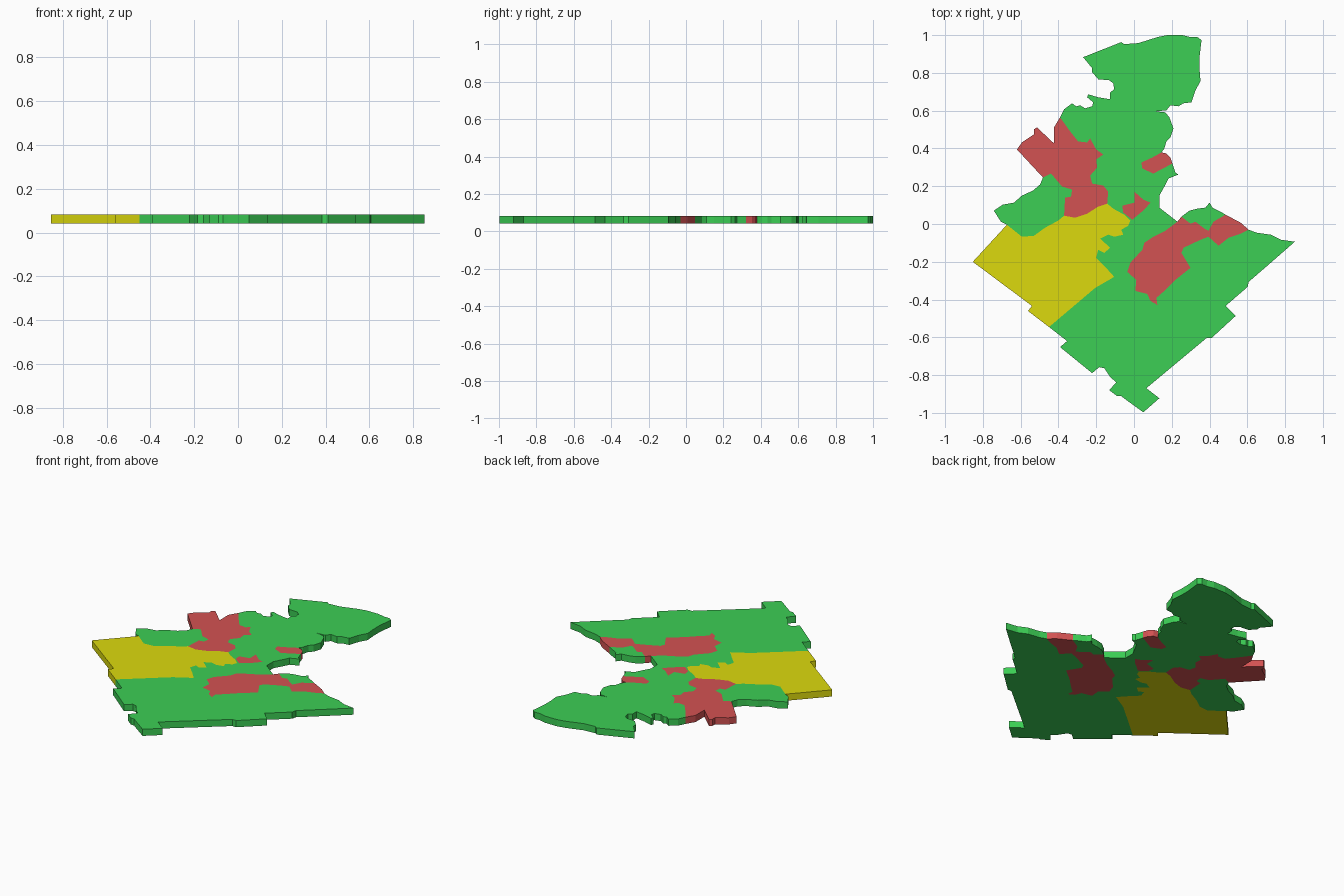
import bpy, bmesh

# Flat district map: neighbouring slabs share the same border lines.
OX, OY, UNIT = 1133.7, 224.3, 188.3      # map grid origin and scale
Z0, Z1 = 0.041, 0.082                    # underside and top of the slabs


def material(name, color):
    m = bpy.data.materials.new(name)
    m.diffuse_color = color
    return m


GREEN = material("green", (0.045, 0.62, 0.09, 1))
RED = material("red", (0.65, 0.085, 0.085, 1))
YELLOW = material("yellow", (0.72, 0.70, 0.004, 1))


def loop(*lines):
    """Chain border lines into one closed ring without repeated points."""
    ring = []
    for line in lines:
        for p in line:
            if not ring or ring[-1] != p:
                ring.append(p)
    if ring[0] == ring[-1]:
        ring.pop()
    return ring


def slab(name, mat, *rings):
    """Extruded region; the second and later rings are holes."""
    cu = bpy.data.curves.new(name, 'CURVE')
    cu.dimensions = '2D'
    cu.fill_mode = 'BOTH'
    cu.extrude = (Z1 - Z0) / 2
    for ring in rings:
        sp = cu.splines.new('POLY')
        sp.points.add(len(ring) - 1)
        for pt, (x, y) in zip(sp.points, ring):
            pt.co = ((x - OX) / UNIT, (OY - y) / UNIT, 0, 1)
        sp.use_cyclic_u = True
    tmp = bpy.data.objects.new(name, cu)
    bpy.context.collection.objects.link(tmp)
    bpy.context.view_layer.update()
    deps = bpy.context.evaluated_depsgraph_get()
    me = bpy.data.meshes.new_from_object(tmp.evaluated_get(deps))
    bpy.data.objects.remove(tmp)
    bm = bmesh.new()
    bm.from_mesh(me)
    bmesh.ops.translate(bm, verts=bm.verts, vec=(0, 0, (Z0 + Z1) / 2))
    bmesh.ops.remove_doubles(bm, verts=bm.verts, dist=1e-5)
    bmesh.ops.recalc_face_normals(bm, faces=bm.faces)
    for f in bm.faces:
        f.smooth = False
    bm.to_mesh(me)
    bm.free()
    me.materials.clear()
    me.materials.append(mat)
    ob = bpy.data.objects.new(name, me)
    bpy.context.collection.objects.link(ob)


# Outer edge, clockwise from the northwest
north_edge = [(1060, 118), (1064, 110), (1072, 104), (1076, 107), (1080, 106), (1085, 109),
              (1092, 107), (1093, 103), (1087, 98), (1088, 95), (1098, 98), (1110, 100),
              (1110, 93), (1114, 90), (1113, 84), (1109, 81), (1098, 80), (1092, 73),
              (1092, 69), (1083, 58), (1121, 43), (1124, 45), (1138, 44), (1157, 38),
              (1167, 36), (1182, 36), (1190, 38), (1197, 38), (1201, 41), (1199, 58),
              (1199, 70), (1200, 82), (1195, 91), (1191, 103), (1183, 104), (1178, 107),
              (1170, 106), (1166, 111), (1155, 112), (1165, 113), (1169, 118), (1173, 129),
              (1170, 138), (1166, 142), (1164, 149), (1161, 153)]
east_red_edge = [(1161, 153), (1166, 154), (1170, 158), (1172, 164)]
east_red_inner = [(1172, 164), (1153, 174), (1142, 169), (1141, 163), (1152, 158), (1161, 153)]
east_edge = [(1172, 164), (1175, 173), (1178, 175), (1168, 179), (1164, 187), (1159, 196),
             (1159, 208), (1177, 222)]
notch_red_edge = [(1177, 222), (1181, 217)]
islet_edge = [(1181, 217), (1189, 211), (1197, 209), (1205, 208), (1209, 203), (1212, 208),
              (1220, 212), (1225, 215)]
southeast_red_edge = [(1225, 215), (1240, 223), (1248, 230)]
south_edge = [(1248, 230), (1256, 233), (1270, 235), (1280, 240), (1294, 242), (1286, 249),
              (1270, 263), (1248, 282), (1247, 287), (1225, 306), (1235, 316), (1211, 338),
              (1206, 338), (1146, 388), (1159, 398), (1143, 412), (1125, 399), (1121, 396),
              (1117, 396), (1109, 390), (1116, 382), (1110, 377), (1104, 368), (1099, 367),
              (1092, 373), (1060, 347), (1067, 341), (1049, 327)]
yellow_edge = [(1049, 327), (1028, 311), (1032, 306), (973, 262), (1007, 225)]
west_edge = [(1007, 225), (1001, 222), (994, 211), (1003, 205), (1014, 203), (1022, 196),
             (1033, 191), (1040, 185), (1043, 178)]
northwest_red_edge = [(1043, 178), (1017, 150), (1022, 143), (1034, 135), (1034, 130),
                      (1037, 128), (1054, 144), (1054, 128), (1060, 118)]

# Borders between regions
red_north_border = [(1060, 118), (1070, 132), (1078, 142), (1087, 143), (1090, 139), (1096, 150),
                    (1103, 155), (1096, 160), (1097, 168), (1090, 176), (1092, 184), (1103, 186),
                    (1108, 192), (1107, 204)]
red_yellow_border = [(1107, 204), (1098, 207), (1087, 214), (1075, 218), (1064, 216)]
red_west_border = [(1064, 216), (1065, 198), (1071, 197), (1072, 190), (1062, 187), (1051, 174),
                   (1043, 178)]
west_yellow_border = [(1007, 225), (1022, 237), (1034, 236), (1045, 228), (1058, 221), (1064, 216)]
yellow_east_border = [(1107, 204), (1113, 209), (1124, 215), (1130, 221), (1128, 226), (1121, 230),
                      (1123, 235), (1114, 237), (1108, 235), (1100, 239), (1110, 248), (1104, 253),
                      (1098, 250), (1096, 258), (1105, 267), (1114, 277), (1095, 288), (1049, 327)]
islet_border = [(1181, 217), (1190, 224), (1195, 222), (1204, 229), (1208, 231), (1213, 222),
                (1225, 215)]
south_red_border = [(1177, 222), (1165, 231), (1153, 237), (1144, 243), (1142, 250), (1130, 263),
                    (1127, 272), (1136, 280), (1135, 291), (1147, 294), (1150, 301), (1157, 305),
                    (1156, 298), (1165, 290), (1175, 280), (1190, 268), (1181, 253), (1183, 248),
                    (1200, 240), (1208, 237), (1218, 246), (1228, 238), (1240, 234), (1248, 230)]
centre_red = [(1122, 206), (1134, 203), (1134, 192), (1143, 200), (1150, 203), (1144, 210),
              (1132, 220), (1123, 213)]

# Region slabs
slab("main_green_region", GREEN,
     loop(north_edge, east_red_inner[::-1], east_edge, south_red_border, south_edge,
          yellow_east_border[::-1], red_north_border[::-1]), centre_red)
slab("west_green_region", GREEN, loop(west_edge, red_west_border[::-1], west_yellow_border[::-1]))
slab("islet_green_region", GREEN, loop(islet_edge, islet_border[::-1]))
slab("yellow_region", YELLOW,
     loop(yellow_edge, west_yellow_border, red_yellow_border[::-1], yellow_east_border))
slab("northwest_red_region", RED,
     loop(northwest_red_edge, red_north_border, red_yellow_border, red_west_border))
slab("southeast_red_region", RED,
     loop(notch_red_edge, islet_border, southeast_red_edge, south_red_border[::-1]))
slab("east_red_region", RED, loop(east_red_edge, east_red_inner))
slab("centre_red_region", RED, centre_red)
